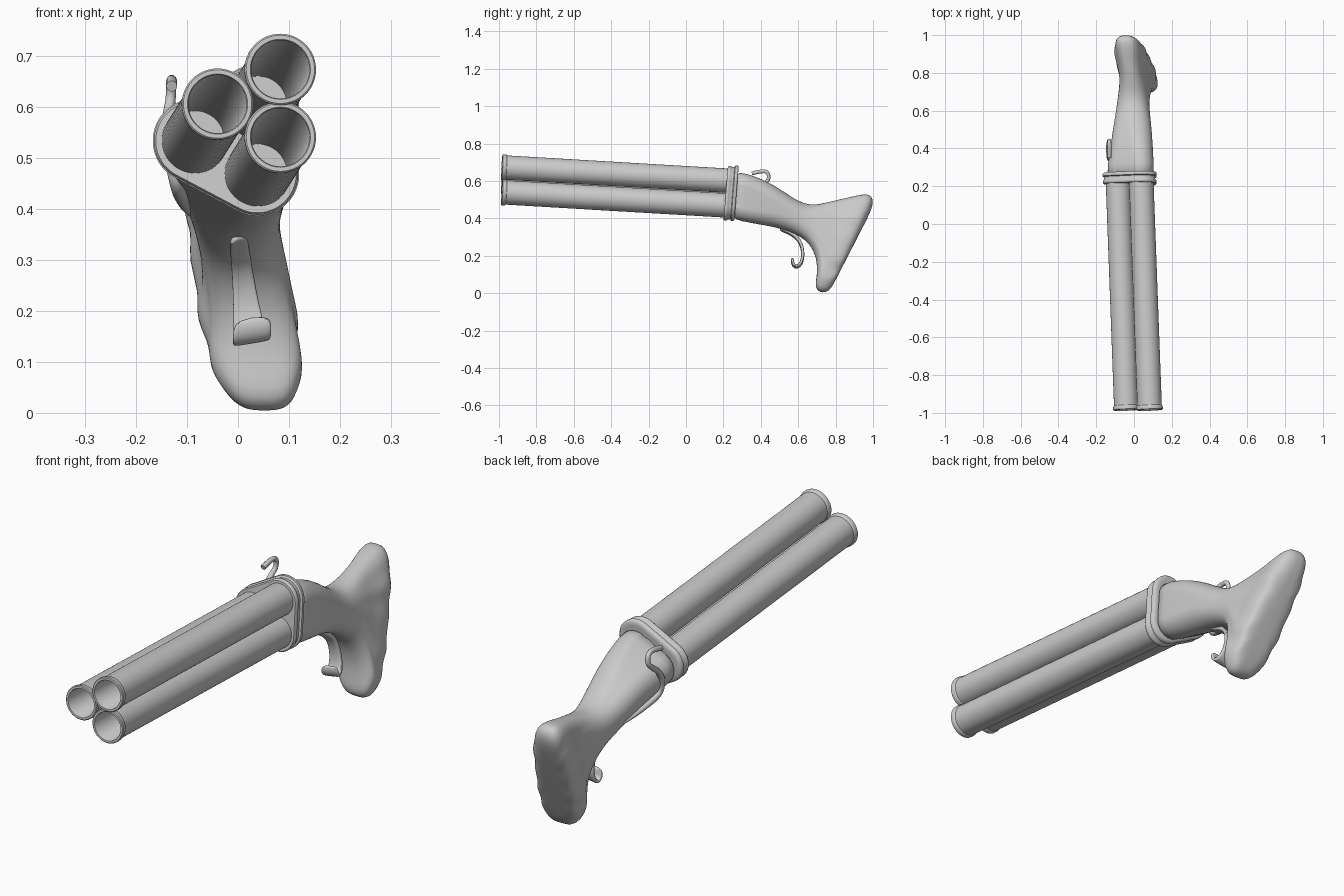
import bpy, bmesh, math
from mathutils import Vector

cube = bpy.data.objects.get("Cube")
if cube:
    bpy.data.objects.remove(cube, do_unlink=True)

grey = bpy.data.materials.new("plain grey")
grey.use_nodes = True
grey.diffuse_color = (0.6, 0.6, 0.6, 1)
grey.node_tree.nodes["Principled BSDF"].inputs["Base Color"].default_value = (0.6, 0.6, 0.6, 1)


def finish(obj, angle=40, subdiv=0):
    obj.data.materials.append(grey)
    if subdiv:
        mod = obj.modifiers.new("smooth", "SUBSURF")
        mod.levels = mod.render_levels = subdiv
    bpy.ops.object.select_all(action="DESELECT")
    obj.select_set(True)
    bpy.context.view_layer.objects.active = obj
    bpy.ops.object.shade_smooth_by_angle(angle=math.radians(angle))
    return obj


def loft(name, rings, angle=40, subdiv=0):
    """Skin a list of closed rings and cap both ends."""
    bm = bmesh.new()
    rows = [[bm.verts.new(p) for p in ring] for ring in rings]
    n = len(rows[0])
    for a, b in zip(rows, rows[1:]):
        for i in range(n):
            j = (i + 1) % n
            bm.faces.new((a[i], a[j], b[j], b[i]))
    bm.faces.new(rows[0])
    bm.faces.new(rows[-1])
    bmesh.ops.recalc_face_normals(bm, faces=bm.faces)
    mesh = bpy.data.meshes.new(name)
    bm.to_mesh(mesh)
    bm.free()
    obj = bpy.data.objects.new(name, mesh)
    bpy.context.collection.objects.link(obj)
    return finish(obj, angle, subdiv)


def superellipse(count, power):
    pts = []
    for i in range(count):
        t = 2 * math.pi * (i + 0.5) / count
        c, s = math.cos(t), math.sin(t)
        pts.append((math.copysign(abs(c) ** (2 / power), c),
                    math.copysign(abs(s) ** (2 / power), s)))
    return pts


# Barrels: hollow tubes with a rolled muzzle rim
SHIFT = Vector((-0.045, 1.22, -0.072))
LENGTH = SHIFT.length
muzzles = {"right_barrel": Vector((-0.04, -0.985, 0.605)),
           "upper_left_barrel": Vector((0.083, -0.985, 0.673)),
           "lower_left_barrel": Vector((0.083, -0.985, 0.54))}
profile = [(0.03, LENGTH), (0.065, LENGTH), (0.065, 0.024), (0.069, 0.02), (0.07, 0.012),
           (0.07, 0.003), (0.067, 0), (0.059, 0), (0.057, 0.003), (0.057, LENGTH - 0.03),
           (0.03, LENGTH - 0.03)]
axis = SHIFT.normalized()
side = axis.cross(Vector((0, 0, 1))).normalized()
up = side.cross(axis)
for name, start in muzzles.items():
    rings = []
    for r, d in profile:
        rings.append([start + axis * d + side * r * math.cos(t) + up * r * math.sin(t)
                      for t in (2 * math.pi * i / 48 for i in range(48))])
    loft(name, rings)

# Rounded triangle that wraps the three barrels
breech = [p + SHIFT for p in muzzles.values()]


def hull(radius, count=64):
    pts = []
    for i in range(count):
        t = 2 * math.pi * (i + 0.5) / count
        c, s = math.cos(t), math.sin(t)
        p = max(breech, key=lambda q: q.x * c + q.z * s)
        pts.append((p.x + radius * c, p.z + radius * s))
    return pts


# Collar: two raised bands with a groove between
collar = [(0.212, 0.066), (0.212, 0.076), (0.218, 0.08), (0.228, 0.08), (0.234, 0.074),
          (0.248, 0.074), (0.252, 0.082), (0.264, 0.082), (0.27, 0.076), (0.27, 0.06)]
loft("collar", [[(x, y + 0.08 * (z - 0.53), z) for x, z in hull(r)] for y, r in collar], 50)

# Stock: top y, top z, bottom y, bottom z, centre x at top and bottom,
# half width at top and bottom, share of the triangular section
stock = [
    (0.25, 0.655, 0.23, 0.40, -0.02, -0.02, 0.127, 0.127, 1),
    (0.32, 0.64, 0.30, 0.385, -0.018, -0.018, 0.122, 0.122, 0.9),
    (0.41, 0.61, 0.39, 0.368, -0.012, -0.012, 0.112, 0.112, 0.7),
    (0.50, 0.56, 0.48, 0.353, -0.01, -0.01, 0.104, 0.104, 0.4),
    (0.59, 0.495, 0.55, 0.33, -0.008, -0.005, 0.093, 0.092, 0.15),
    (0.66, 0.47, 0.61, 0.305, -0.01, 0, 0.082, 0.088, 0),
    (0.72, 0.477, 0.662, 0.265, -0.012, 0.01, 0.072, 0.09, 0),
    (0.79, 0.494, 0.70, 0.19, -0.02, 0.03, 0.064, 0.094, 0),
    (0.86, 0.51, 0.702, 0.10, -0.03, 0.045, 0.066, 0.097, 0),
    (0.92, 0.524, 0.69, 0.045, -0.038, 0.05, 0.074, 0.102, 0),
    (0.965, 0.531, 0.70, 0.014, -0.043, 0.051, 0.079, 0.104, 0),
    (0.99, 0.522, 0.73, 0.001, -0.045, 0.052, 0.08, 0.1, 0),
    (1.001, 0.495, 0.765, 0.01, -0.045, 0.052, 0.07, 0.088, 0),
    (0.995, 0.455, 0.79, 0.05, -0.044, 0.048, 0.045, 0.055, 0),
    (0.97, 0.40, 0.82, 0.11, -0.03, 0.03, 0.015, 0.018, 0),
]
tri = hull(0.07)
xs, zs = [p[0] for p in tri], [p[1] for p in tri]


def normalise(value, values):
    low, high = min(values), max(values)
    return 2 * (value - low) / (high - low) - 1


tri = [(normalise(x, xs), normalise(z, zs)) for x, z in tri]
rings = []
for k, (ty, tz, by, bz, xt, xb, wt, wb, share) in enumerate(stock):
    oval = superellipse(64, 2.2 + 0.8 * min(1, max(0, (k - 5) / 4)))
    ripple = 0.075 * min(1, max(0, (k - 6) / 4))
    ring = []
    for (u, v), (hu, hv) in zip(oval, tri):
        u, v = u + (hu - u) * share, v + (hv - v) * share
        f = (v + 1) / 2
        width = (wb + (wt - wb) * f) * (1 + ripple * math.sin(v * 15) * (1 - v * v))
        ring.append((xb + (xt - xb) * f + u * width, by + (ty - by) * f, bz + (tz - bz) * f))
    rings.append(ring)
loft("stock", rings, 60, 1)

# Trigger: a broad curled ribbon (x, y, z, half width)
path = [(0.0, 0.50, 0.345, 0.017), (0.002, 0.55, 0.328, 0.018), (0.006, 0.60, 0.295, 0.019),
        (0.012, 0.623, 0.245, 0.022), (0.018, 0.626, 0.19, 0.027), (0.024, 0.612, 0.15, 0.033),
        (0.027, 0.588, 0.139, 0.037), (0.028, 0.57, 0.153, 0.038), (0.028, 0.568, 0.188, 0.037)]
rings = []
for i, (x, y, z, w) in enumerate(path):
    a, b = path[max(i - 1, 0)], path[min(i + 1, len(path) - 1)]
    ty, tz = b[1] - a[1], b[2] - a[2]
    size = math.hypot(ty, tz)
    rings.append([(x + u * w, y - tz / size * v * 0.009, z + ty / size * v * 0.009 + u * 0.006)
                  for u, v in superellipse(16, 5)])
loft("trigger", rings, 50, 2)

# Hammer: a bent rod that runs into a tapering rib along the stock
rod = [(-0.13, 0.352, 0.64, 1), (-0.13, 0.385, 0.65, 1), (-0.13, 0.437, 0.653, 0.9),
       (-0.132, 0.445, 0.61, 0.9), (-0.137, 0.42, 0.585, 1), (-0.135, 0.37, 0.55, 1.1),
       (-0.13, 0.34, 0.49, 1.2), (-0.118, 0.35, 0.44, 1.3), (-0.11, 0.42, 0.42, 1.2),
       (-0.1, 0.5, 0.40, 0.9), (-0.088, 0.58, 0.385, 0.4)]
curve = bpy.data.curves.new("hammer", "CURVE")
curve.dimensions = "3D"
curve.bevel_depth = 0.011
curve.bevel_resolution = 3
curve.use_fill_caps = True
spline = curve.splines.new("NURBS")
spline.points.add(len(rod) - 1)
for point, (x, y, z, r) in zip(spline.points, rod):
    point.co = (x, y, z, 1)
    point.radius = r
spline.order_u = 3
spline.use_endpoint_u = True
spline.resolution_u = 6
hammer = bpy.data.objects.new("hammer", curve)
bpy.context.collection.objects.link(hammer)
bpy.ops.object.select_all(action="DESELECT")
hammer.select_set(True)
bpy.context.view_layer.objects.active = hammer
bpy.ops.object.convert(target="MESH")
finish(bpy.context.view_layer.objects.active, 50)
